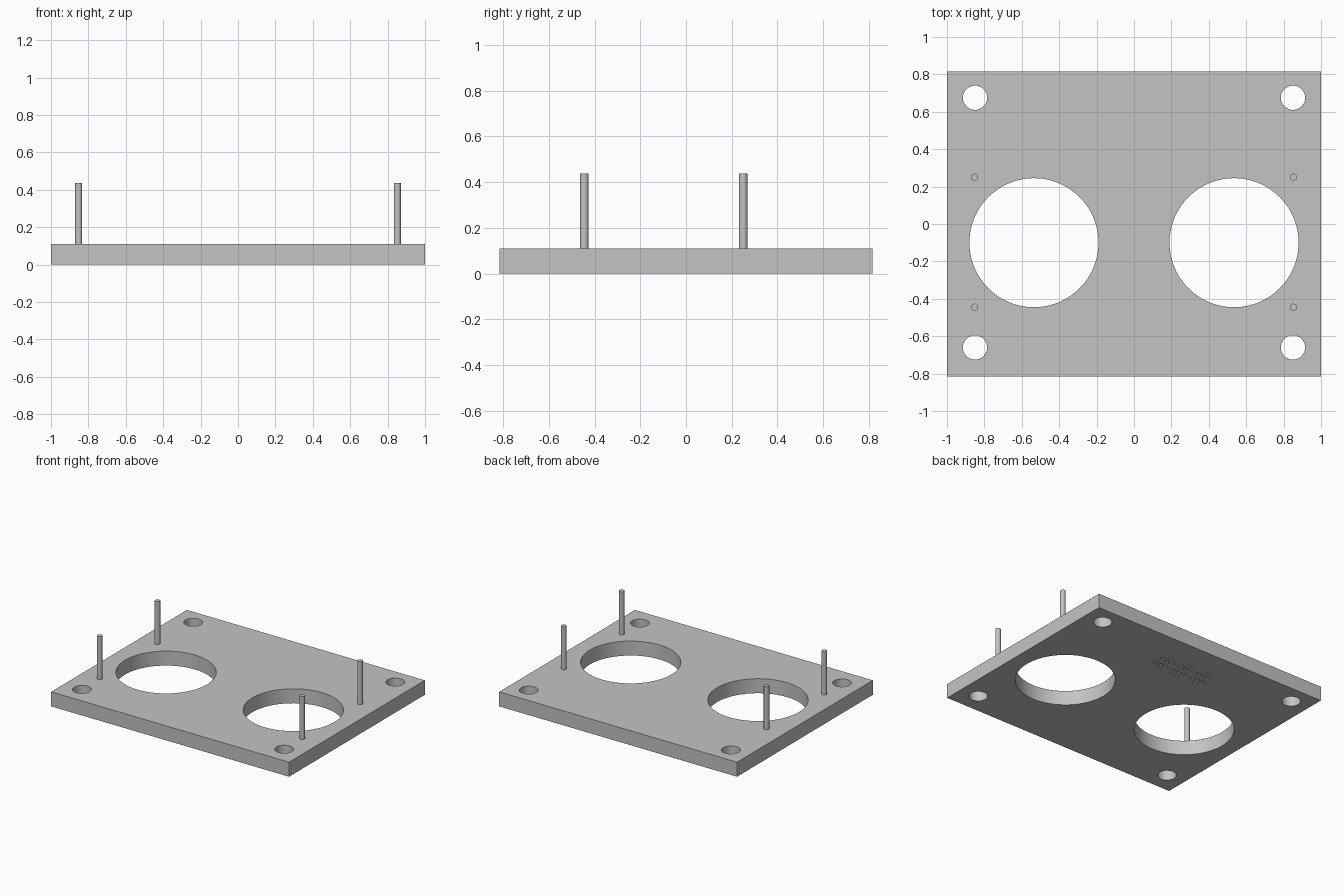
import bpy

cube = bpy.data.objects.get("Cube")
if cube:
    bpy.data.objects.remove(cube, do_unlink=True)

LENGTH, WIDTH, THICK = 2.0, 1.63, 0.11
PIN_TOP = 0.437

grey = bpy.data.materials.new("light_grey")
grey.use_nodes = True
grey.diffuse_color = (0.55, 0.55, 0.55, 1)
grey.node_tree.nodes["Principled BSDF"].inputs["Base Color"].default_value = (0.55, 0.55, 0.55, 1)


def box(name, size, centre):
    bpy.ops.mesh.primitive_cube_add(size=1, location=centre)
    ob = bpy.context.object
    ob.name = name
    ob.scale = size
    bpy.ops.object.transform_apply(location=False, rotation=False, scale=True)
    ob.data.materials.append(grey)
    return ob


def cylinder(name, radius, x, y, z0, z1, sides):
    bpy.ops.mesh.primitive_cylinder_add(vertices=sides, radius=radius, depth=z1 - z0,
                                        location=(x, y, (z0 + z1) / 2))
    ob = bpy.context.object
    ob.name = name
    ob.data.materials.append(grey)
    return ob


def smooth(ob):
    bpy.ops.object.select_all(action="DESELECT")
    ob.select_set(True)
    bpy.context.view_layer.objects.active = ob
    bpy.ops.object.shade_smooth_by_angle()


def cut(target, cutter):
    cutter.hide_render = True
    mod = target.modifiers.new("cut", "BOOLEAN")
    mod.operation = "DIFFERENCE"
    mod.solver = "EXACT"
    mod.object = cutter
    bpy.context.view_layer.objects.active = target
    bpy.ops.object.modifier_apply(modifier=mod.name)
    bpy.data.objects.remove(cutter, do_unlink=True)


# Base plate
plate = box("base_plate", (LENGTH, WIDTH, THICK), (0, 0, THICK / 2))

# Two large openings and four corner mounting holes
for side in (-1, 1):
    cut(plate, cylinder("large_opening", 0.345, side * 0.535, -0.1, -0.1, 0.3, 96))
    for y in (-0.66, 0.675):
        cut(plate, cylinder("mounting_hole", 0.065, side * 0.85, y, -0.1, 0.3, 48))

# Shallow crosshatch grooves on the underside
for cx in (-0.165, 0, 0.165):
    for dx in (-0.04, 0, 0.04):
        cut(plate, box("groove", (0.009, 0.18, 0.024), (cx + dx, 0.52, 0)))
    for dy in (-0.035, 0.035):
        cut(plate, box("groove", (0.14, 0.009, 0.02), (cx, 0.52 + dy, 0)))
smooth(plate)

# Four upright pins
for side, label in ((-1, "right"), (1, "left")):
    for y, place in ((-0.445, "front"), (0.25, "back")):
        pin = cylinder(f"{place}_{label}_pin", 0.019, side * 0.852, y,
                       THICK - 0.01, PIN_TOP, 32)
        smooth(pin)
